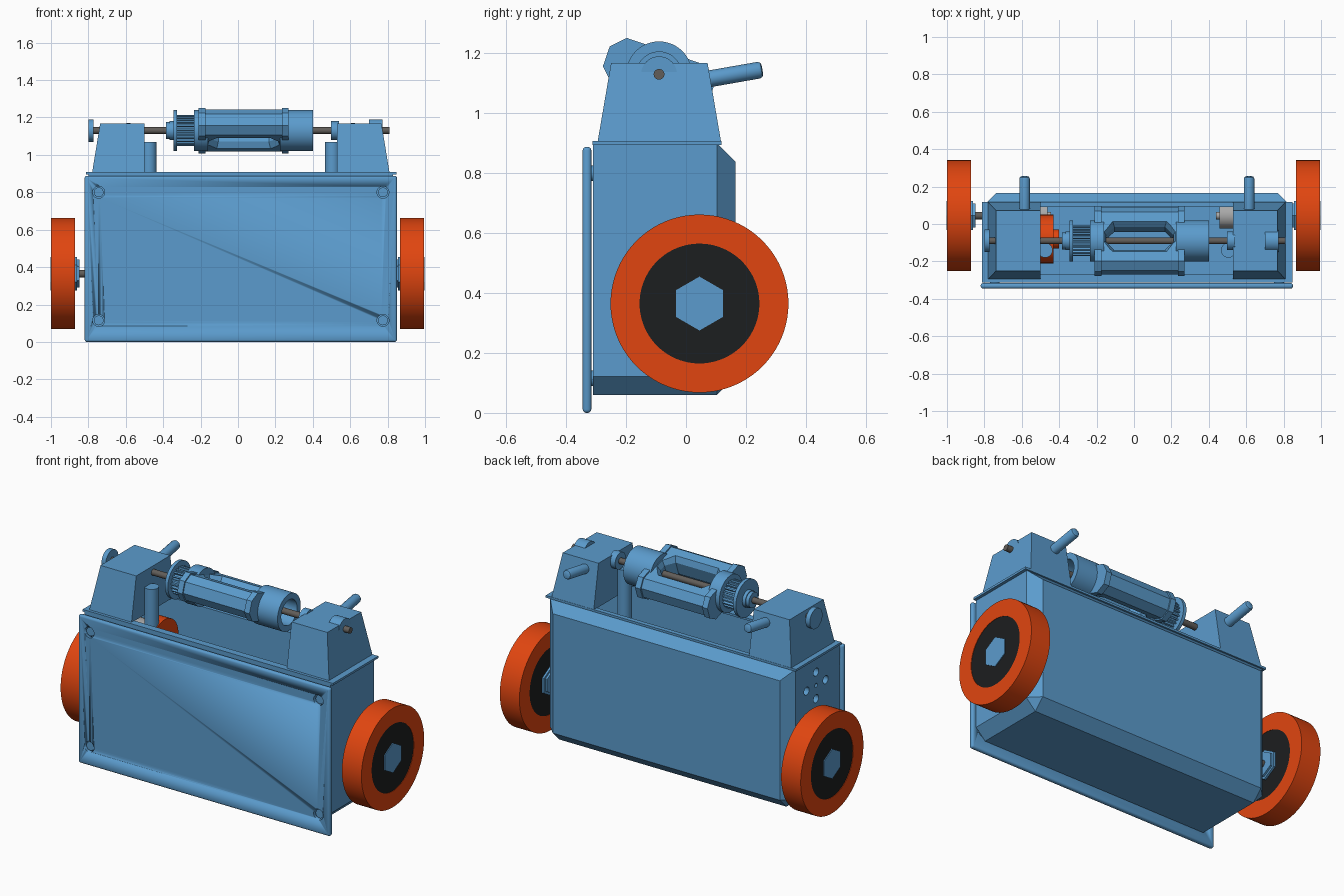
import bpy, bmesh
from math import sin, cos, pi, radians
from mathutils import Vector, Matrix

if "Cube" in bpy.data.objects:
    bpy.data.objects.remove(bpy.data.objects["Cube"])


def material(name, rgb):
    m = bpy.data.materials.new(name)
    m.diffuse_color = (*rgb, 1)
    m.use_nodes = True
    m.node_tree.nodes["Principled BSDF"].inputs["Base Color"].default_value = m.diffuse_color
    return m


BLUE = material("blue_plastic", (0.105, 0.33, 0.61))
ORANGE = material("orange_rubber", (0.75, 0.06, 0.005))
BLACK = material("black_hub", (0.012, 0.013, 0.014))
STEEL = material("steel", (0.12, 0.11, 0.1))
GREY = material("motor_grey", (0.4, 0.4, 0.4))


def finish(name, bm, mat=BLUE, matrix=None, smooth=True):
    if matrix:
        bm.transform(matrix)
    bmesh.ops.remove_doubles(bm, verts=bm.verts, dist=1e-5)
    bmesh.ops.recalc_face_normals(bm, faces=bm.faces)
    me = bpy.data.meshes.new(name)
    bm.to_mesh(me)
    bm.free()
    ob = bpy.data.objects.new(name, me)
    bpy.context.collection.objects.link(ob)
    me.materials.append(mat)
    if smooth:
        bpy.ops.object.select_all(action='DESELECT')
        ob.select_set(True)
        bpy.context.view_layer.objects.active = ob
        bpy.ops.object.shade_smooth_by_angle(angle=radians(30))
    return ob


def lathe(name, profile, y=0, z=0, mat=BLUE, n=48, closed=False, matrix=None):
    """Turn (x, radius) points round the x axis."""
    bm = bmesh.new()
    rings = [[bm.verts.new((x, y + r * sin(2 * pi * i / n), z + r * cos(2 * pi * i / n)))
              for i in range(n)] for x, r in profile]
    pairs = list(zip(rings, rings[1:])) + ([(rings[-1], rings[0])] if closed else [])
    for a, b in pairs:
        for i in range(n):
            j = (i + 1) % n
            bm.faces.new((a[i], a[j], b[j], b[i]))
    if not closed:
        bm.faces.new(rings[0])
        bm.faces.new(rings[-1])
    return finish(name, bm, mat, matrix)


def rod(name, p, q, r, mat=BLUE, n=24, tip=0.0):
    p, q = Vector(p), Vector(q)
    d = q - p
    m = Matrix.Translation(p) @ d.to_track_quat('X', 'Z').to_matrix().to_4x4()
    prof = [(0, r), (d.length - tip, r)] + ([(d.length - tip * .3, r * .85), (d.length, r * .55)] if tip else [])
    return lathe(name, prof, mat=mat, n=n, matrix=m)


def prism(name, outline, place, mat=BLUE, matrix=None):
    """Extrude a 2D outline; place(a, b, end) gives the 3D point for end 0 or 1."""
    bm = bmesh.new()
    ends = [[bm.verts.new(place(a, b, e)) for a, b in outline] for e in (0, 1)]
    for e in ends:
        bm.faces.new(e)
    for i in range(len(outline)):
        j = (i + 1) % len(outline)
        bm.faces.new((ends[0][i], ends[0][j], ends[1][j], ends[1][i]))
    return finish(name, bm, mat, matrix, smooth=False)


def box(name, lo, hi, mat=BLUE, bevel=0, segs=1, pick=None):
    bm = bmesh.new()
    bmesh.ops.create_cube(bm, size=1)
    for v in bm.verts:
        v.co = [lo[i] if v.co[i] < 0 else hi[i] for i in range(3)]
    if bevel:
        edges = [e for e in bm.edges if pick is None or pick((e.verts[0].co + e.verts[1].co) / 2)]
        bmesh.ops.bevel(bm, geom=edges, offset=bevel, segments=segs, affect='EDGES', profile=0.5)
    return finish(name, bm, mat, smooth=segs > 1)


def cut(ob, cutter):
    mod = ob.modifiers.new("cut", 'BOOLEAN')
    mod.object, mod.operation, mod.solver = cutter, 'DIFFERENCE', 'EXACT'
    bpy.context.view_layer.objects.active = ob
    bpy.ops.object.modifier_apply(modifier=mod.name)
    bpy.data.objects.remove(cutter)


# Hollow body, chamfered round the back and the bottom
def chamfered(c):
    back, bottom, top = c.y > 0.1, c.z < 0.1, c.z > 0.85
    side = abs(c.x) > 0.5
    return back or (bottom and side and not top)


body = box("body", (-0.80, -0.31, 0.06), (0.83, 0.165, 0.9), bevel=0.062, pick=chamfered)
cut(body, box("cutter", (-0.76, -0.28, 0.14), (0.79, 0.09, 1.2)))

# Mounting holes in the left side
for dy, dz, r in ((0, 0.08, .024), (.09, 0, .024), (-.09, 0, .024), (0, -.08, .024), (0, 0, .012)):
    cut(body, rod("cutter", (-0.9, -0.09 + dy, 0.73 + dz), (-0.7, -0.09 + dy, 0.73 + dz), r))

# Thin rim on top of the body
rim = box("top_rim", (-0.812, -0.312, 0.895), (0.848, 0.118, 0.908))
cut(rim, box("cutter", (-0.74, -0.27, 0.8), (0.77, 0.09, 1)))

# Front plate with four screw holes
plate = box("front_plate", (-0.82, -0.345, 0), (0.85, -0.316, 0.888), bevel=0.012, segs=3)
for x in (-0.745, 0.775):
    for z in (0.115, 0.80):
        cut(plate, rod("cutter", (x, -0.4, z), (x, -0.3, z), 0.032))
        rod("plate_screw", (x, -0.334, z), (x, -0.30, z), 0.026)

AY, AZ = -0.09, 1.13   # upper shaft position

# Towers, posts and rear handles
for s, side in ((-1, "left"), (1, "right")):
    X = lambda a: 0.015 + s * a
    base = [(0.515, -0.295), (0.795, -0.295), (0.795, 0.117), (0.515, 0.117)]
    top = {0.515: 0.515, 0.795: 0.752, -0.295: -0.25, 0.117: 0.072}
    prism(side + "_tower", base,
          lambda a, b, e: (X(top[a] if e else a), top[b] if e else b, 1.168 if e else 0.905))
    rod(side + "_post", (X(0.49), -0.14, 0.62), (X(0.49), -0.14, 1.07), 0.04)
    rod(side + "_handle", (X(0.6), -0.02, 1.098), (X(0.6), 0.255, 1.146), 0.028, tip=0.012)

# Upper shaft, end collars and toothed pulley
rod("upper_shaft", (-0.78, AY, AZ), (0.81, AY, AZ), 0.018, STEEL)
lathe("left_end_disc", [(-0.80, .06), (-0.772, .06)], AY, AZ)
lathe("right_end_disc", [(0.70, .06), (0.772, .06)], AY, AZ)
lathe("inner_bearing", [(0.498, .05), (0.54, .05)], AY, AZ)
teeth = []
for i in range(22):
    for k, r in ((0, .068), (.45, .068), (.55, .082), (.9, .082)):
        t = 2 * pi * (i + k) / 22
        teeth.append((AY + r * cos(t), AZ + r * sin(t)))
prism("pulley_teeth", teeth, lambda a, b, e: (-0.23 if e else -0.34, a, b))
lathe("pulley_flange", [(-0.365, .05), (-0.345, .05), (-0.345, .11), (-0.325, .11)], AY, AZ)
lathe("pulley_flange_hub", [(-0.385, .045), (-0.34, .045)], AY, AZ)
lathe("spool_left_end", [(-0.235, .11), (-0.16, .11)], AY, AZ)
lathe("spool_right_sleeve", [(0.225, .11), (0.402, .11), (0.402, .075), (0.225, .075)], AY, AZ, closed=True)

# Tilted spool cage with a long window through it
tilt = Matrix.Translation((0.03, AY, AZ)) @ Matrix.Rotation(radians(-19), 4, 'X')


def octagon(a, b, c):
    return [(a, b - c), (a - c, b), (c - a, b), (-a, b - c), (-a, c - b), (c - a, -b), (a - c, -b), (a, c - b)]


cage = prism("spool_cage", octagon(.178, .072, .04), lambda a, b, e: (.23 if e else -.23, a, b), matrix=tilt)
window = octagon(.18, .065, .045)
cut(cage, prism("cutter", window, lambda a, b, e: (a, b, .2 if e else -.2), matrix=tilt))
for s in (-1, 1):   # flared window rims and end collars
    cut(cage, prism("cutter", window,
                    lambda a, b, e: (a * (1.1 if e else 1), b * (1.5 if e else 1), s * (.09 if e else .04)),
                    matrix=tilt))
    prism("cage_collar", octagon(.186, .08, .045),
          lambda a, b, e: (s * (.24 if e else .205), a, b), matrix=tilt)

# Wheels with tyres, discs, hex hubs, axles and motors
WY, WZ = 0.045, 0.365
for s, side in ((-1, "left"), (1, "right")):
    X = lambda a: -0.0025 + s * a
    lathe(side + "_tyre", [(X(.868), .2), (X(.868), .297), (X(.9975), .297), (X(.9975), .2)],
          WY, WZ, ORANGE, n=80, closed=True)
    lathe(side + "_wheel_disc", [(X(.87), .2), (X(.995), .2)], WY, WZ, BLACK, n=80)
    lathe(side + "_hex_hub", [(X(.858), .09), (X(1.0), .09)], WY, WZ, n=6)
    lathe(side + "_hub_collar", [(X(.868), .075), (X(.846), .075)], WY, WZ, n=6)
    lathe(side + "_axle", [(X(.75), .02), (X(.9), .02)], WY, WZ, STEEL)
    lathe(side + "_motor", [(X(.44), .02), (X(.46), .02), (X(.46), .07), (X(.78), .07)], WY, WZ, GREY)

# Orange drive gear inside the body, below the pulley
lathe("drive_gear", [(-0.50, .13), (-0.43, .13), (-0.43, .05), (-0.40, .05)], -0.08, 0.73, ORANGE, n=32)
lathe("drive_motor", [(-0.77, .09), (-0.50, .09)], -0.08, 0.73, GREY)
